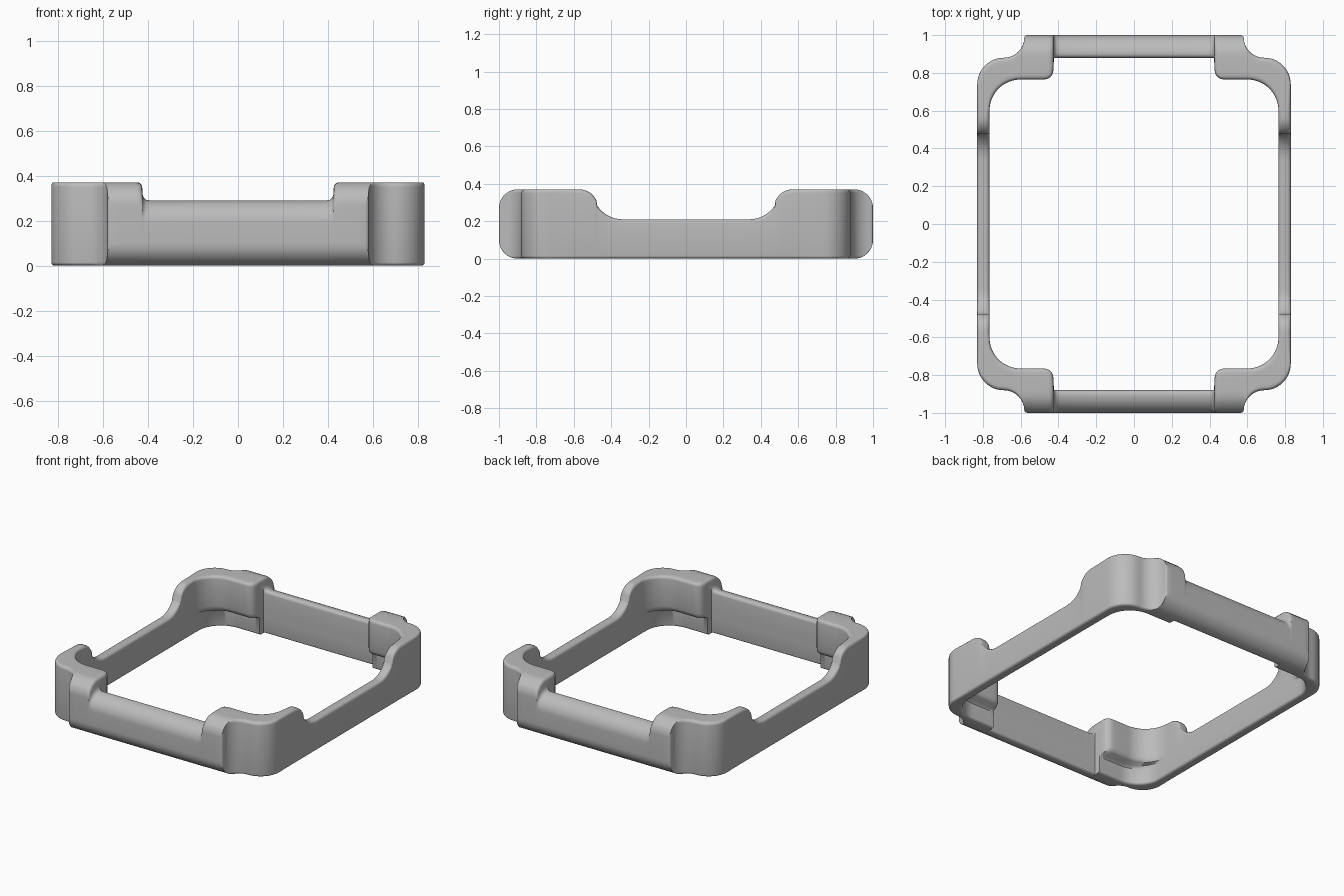
import bpy, bmesh
from math import sin, cos, radians, sqrt
from mathutils import Vector

if "Cube" in bpy.data.objects:
    bpy.data.objects.remove(bpy.data.objects["Cube"])

E = 0.02          # small edge rounding
R = 0.10          # large rounding of the two end faces
H, H_BAR = 0.37, 0.29


def lerp(a, b, t):
    return a + (b - a) * t


def arc(cx, cy, r, deg):
    return (cx + r * cos(radians(deg)), cy + r * sin(radians(deg)))


def drop(d, r):
    """Height lost at distance d from a rounded edge of radius r."""
    k = min(max(r - d, 0.0), r)
    return r - sqrt(r * r - k * k)


def strip(outer, inner):
    """Points from outer to inner with the height lost to edge rounding."""
    o, i = Vector(outer), Vector(inner)
    w = (o - i).length
    ds = [E * (k / 5) ** 2 for k in range(6)]
    ds += [lerp(E, w - E, k / 6) for k in range(1, 6)]
    ds += [w - E * (k / 4) ** 2 for k in range(4, -1, -1)]
    out = []
    for d in ds:
        p = o.lerp(i, d / w)
        out.append((p.x, p.y, max(drop(d, E), drop(w - d, E), drop(1 - p.y, R))))
    return out


def section(outer, inner, lower, h):
    """Closed wall section: top, inner face with undercut, bottom."""
    pts = [(x, y, h - z) for x, y, z in strip(outer, inner)]
    for t, z in ((0, 0.165), (0.08, 0.145), (0.25, 0.132), (0.8, 0.125), (1, 0.11)):
        pts.append((lerp(inner[0], lower[0], t), lerp(inner[1], lower[1], t), z))
    pts += [(x, y, z * (1 if y > 0.9 else 0.7)) for x, y, z in reversed(strip(outer, lower))]
    return pts


# One quarter of the frame, from the end bar to the middle of the side
quarter = []


def add(o, i, l, h):
    quarter.append(section(o, i, l, h))


# End bar and the fillet that rises to the corner block
for x, h in ((0, H_BAR), (0.2, H_BAR), (0.395, H_BAR), (0.409, 0.293),
             (0.419, 0.302), (0.424, 0.316)):
    add((x, 1), (x, 0.88), (x, 0.88), h)
# Inner nose of the corner block
for x, y, h in ((0.426, 0.82, 0.35), (0.429, 0.80, 0.36), (0.436, 0.785, 0.367),
                (0.447, 0.774, H), (0.462, 0.767, H), (0.48, 0.765, H), (0.53, 0.765, H)):
    add((x, 1), (x, y), (x, 0.84), H if h == H else h)
add((0.565, 1), (0.57, 0.765), (0.57, 0.84), H)
add((0.575, 0.997), (0.585, 0.765), (0.585, 0.84), H)
# Concave shoulder, then convex corner
for k in range(9):
    a = lerp(90, 65, k / 8)
    add(arc(0.69, 0.99, 0.11, 180 + 90 * k / 8),
        arc(0.60, 0.60, 0.165, a), arc(0.60, 0.675, 0.165, a), H)
for k in range(1, 13):
    a = lerp(65, 0, k / 12)
    add(arc(0.69, 0.74, 0.14, 90 - 90 * k / 12),
        arc(0.60, 0.60, 0.165, a), arc(0.60, 0.675, 0.165, a), H)
add((0.83, 0.66), (0.765, 0.59), (0.765, 0.63), H)
# Side rail dipping in an S curve
dip = [arc(0.57, 0.27, 0.10, lerp(90, 154, k / 6)) for k in range(7)]
dip += [arc(0.34, 0.37, 0.16, lerp(-25, -90, k / 8)) for k in range(1, 9)]
dip += [(0.17, 0.21), (0.0, 0.21)]
for y, h in dip:
    add((0.83, y), (0.765, y), (0.765, y), h)

# Mirror the quarter into a full closed ring
half = quarter + [[(x, -y, z) for x, y, z in s] for s in reversed(quarter[:-1])]
ring = half + [[(-x, y, z) for x, y, z in s] for s in reversed(half[1:-1])]

bm = bmesh.new()
rows = [[bm.verts.new(p) for p in s] for s in ring]
n, m = len(rows), len(rows[0])
for a in range(n):
    b = (a + 1) % n
    for j in range(m):
        k = (j + 1) % m
        bm.faces.new((rows[a][j], rows[b][j], rows[b][k], rows[a][k]))
bmesh.ops.remove_doubles(bm, verts=bm.verts, dist=0.00005)
bmesh.ops.recalc_face_normals(bm, faces=bm.faces)
mesh = bpy.data.meshes.new("bumper_frame")
bm.to_mesh(mesh)
bm.free()

grey = bpy.data.materials.new("plain_grey")
grey.diffuse_color = (0.5, 0.5, 0.5, 1)
grey.use_nodes = True
grey.node_tree.nodes["Principled BSDF"].inputs["Base Color"].default_value = grey.diffuse_color
mesh.materials.append(grey)
frame = bpy.data.objects.new("bumper_frame", mesh)
bpy.context.collection.objects.link(frame)
bpy.context.view_layer.objects.active = frame
frame.select_set(True)
bpy.ops.object.shade_smooth_by_angle(angle=radians(40))
